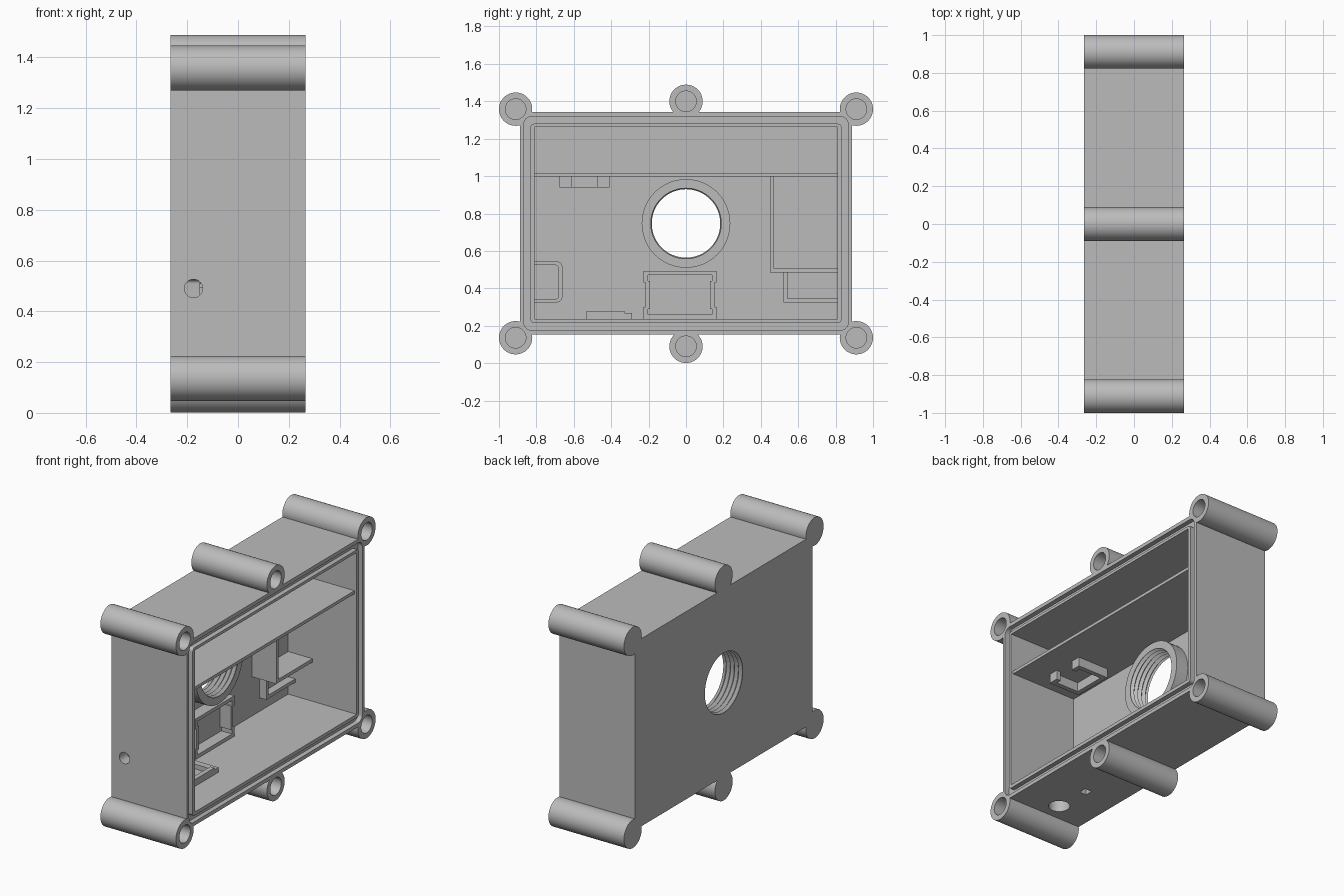
import bpy, bmesh
from math import pi, cos, sin, radians
from mathutils import Matrix

if "Cube" in bpy.data.objects:
    bpy.data.objects.remove(bpy.data.objects["Cube"])

grey = bpy.data.materials.new("plain_grey")
grey.use_nodes = True
GREY = (0.5, 0.5, 0.5, 1)
grey.diffuse_color = GREY
grey.node_tree.nodes["Principled BSDF"].inputs["Base Color"].default_value = GREY

BACK, OPEN = -0.265, 0.265      # closed and open faces along x
FLOOR = -0.215                  # inner face of the closed wall
ROOT = FLOOR - 0.02             # fittings start inside the wall
MID = 0.747                     # height of the box centre


def finish(name, bm):
    bmesh.ops.recalc_face_normals(bm, faces=bm.faces)
    mesh = bpy.data.meshes.new(name)
    bm.to_mesh(mesh)
    bm.free()
    mesh.materials.append(grey)
    ob = bpy.data.objects.new(name, mesh)
    bpy.context.collection.objects.link(ob)
    return ob


def prism(name, points, x0, x1):
    """Extrude a (y, z) outline along x."""
    bm = bmesh.new()
    face = bm.faces.new([bm.verts.new((x0, y, z)) for y, z in points])
    new = bmesh.ops.extrude_face_region(bm, geom=[face])["geom"]
    bmesh.ops.translate(bm, vec=(x1 - x0, 0, 0),
                        verts=[v for v in new if isinstance(v, bmesh.types.BMVert)])
    return finish(name, bm)


def block(name, x0, x1, y0, y1, z0, z1):
    return prism(name, [(y0, z0), (y1, z0), (y1, z1), (y0, z1)], x0, x1)


def rounded(y0, y1, z0, z1, r, steps=6):
    pts = []
    for i, (y, z) in enumerate([(y1 - r, z1 - r), (y0 + r, z1 - r), (y0 + r, z0 + r), (y1 - r, z0 + r)]):
        for k in range(steps + 1):
            a = (i + k / steps) * pi / 2
            pts.append((y + r * cos(a), z + r * sin(a)))
    return pts


def rod(name, r, centre, length, axis="X"):
    bm = bmesh.new()
    turn = {"X": Matrix.Rotation(pi / 2, 4, "Y"), "Y": Matrix.Rotation(pi / 2, 4, "X"),
            "Z": Matrix.Identity(4)}[axis]
    bmesh.ops.create_cone(bm, cap_ends=True, segments=48, radius1=r, radius2=r, depth=length,
                          matrix=Matrix.Translation(centre) @ turn)
    return finish(name, bm)


def combine(target, tool, operation):
    mod = target.modifiers.new("combine", "BOOLEAN")
    mod.object, mod.operation, mod.solver = tool, operation, "EXACT"
    bpy.context.view_layer.objects.active = target
    bpy.ops.object.modifier_apply(modifier=mod.name)
    bpy.data.objects.remove(tool)


def cut(target, tool):
    combine(target, tool, "DIFFERENCE")


def join(target, tool):
    combine(target, tool, "UNION")


# Housing with its cavity
housing = block("housing", BACK, OPEN, -0.887, 0.887, 0.152, 1.342)
cavity = (-0.81, 0.81, 0.237, 1.262)
cut(housing, block("cavity_cutter", FLOOR, 0.4, *cavity))

# Screw bosses around the edge
bosses = [(y, z) for y in (-0.911, 0.911) for z in (0.136, 1.358)] + [(0, 0.09), (0, 1.4)]
for y, z in bosses:
    join(housing, rod("boss", 0.089, (0, y, z), OPEN - BACK))
for y, z in bosses:
    cut(housing, rod("screw_hole_cutter", 0.055, (0.1, y, z), 0.5))

# Seal groove in the rim
groove = prism("groove_cutter", rounded(-0.867, 0.867, 0.176, 1.318, 0.04), OPEN - 0.03, 0.4)
cut(groove, prism("groove_core", rounded(-0.832, 0.832, 0.215, 1.28, 0.02), 0, 0.5))
cut(housing, groove)

# Threaded round opening with an inner collar
join(housing, rod("collar", 0.237, ((ROOT - 0.13) / 2, 0, MID), -0.13 - ROOT))
bm = bmesh.new()
rings, turns = [], 12
for i in range(turns + 1):
    x = -0.285 + i * 0.0145
    r = 0.183 if i % 2 else 0.2
    if i in (0, 1, turns):
        r = 0.183
    rings.append([bm.verts.new((x, r * cos(a), MID + r * sin(a)))
                  for a in (2 * pi * k / 64 for k in range(64))])
for a, b in zip(rings, rings[1:]):
    for k in range(64):
        bm.faces.new((a[k], a[k - 1], b[k - 1], b[k]))
bm.faces.new(rings[0])
bm.faces.new(rings[-1])
cut(housing, finish("thread_cutter", bm))

# Small openings in the front wall and the base
cut(housing, rod("front_hole_cutter", 0.036, (-0.175, -0.85, 0.49), 0.2, "Y"))
cut(housing, rod("base_hole_cutter", 0.063, (-0.02, -0.71, 0.2), 0.2, "Z"))
cut(housing, block("base_slot_cutter", -0.055, -0.005, -0.505, -0.455, 0.1, 0.26))

# Long shelf across the cavity
parts = [block("shelf", ROOT, 0.25, -0.82, 0.82, 0.997, 1.017)]

# Clip frame hanging under the shelf, its open side toward the cavity mouth
y0, y1, x0, x1 = -0.677, -0.41, -0.14, 0.08
for name, box in {
    "clip_back": (x0, x0 + 0.03, y0, y1),
    "clip_side_front": (x0 + 0.03, x1, y0, y0 + 0.03),
    "clip_side_rear": (x0 + 0.03, x1, y1 - 0.03, y1),
    "clip_lip_front": (x1 - 0.03, x1, y0 + 0.03, y0 + 0.064),
    "clip_lip_rear": (x1 - 0.03, x1, y1 - 0.065, y1 - 0.03),
}.items():
    parts.append(block(name, *box, 0.938, 1.0))

# Rectangular holder with shallow side notches
holder = block("holder", ROOT, -0.14, -0.228, 0.164, 0.233, 0.494)
cut(holder, block("holder_cutter", ROOT - 0.1, 0, -0.204, 0.14, 0.26, 0.472))
for y in (-0.228, 0.164):
    out = -1 if y < 0 else 1
    cut(holder, block("notch_cutter", ROOT - 0.1, 0, y - 0.012, y + 0.012, 0.3, 0.43))
    inner = y - out * 0.024
    join(holder, block("notch_wall", ROOT, -0.14, inner - 0.012, inner + 0.012, 0.29, 0.44))
parts.append(holder)

# Angled pockets on the rear wall
for name, y, z, top, front in [("upper_pocket", 0.448, 0.485, 1.0, -0.045),
                               ("lower_pocket", 0.52, 0.325, 0.49, -0.165)]:
    t = 0.022
    parts.append(prism(name, [(y, z), (0.82, z), (0.82, z + t), (y + t, z + t), (y + t, top), (y, top)],
                       ROOT, front))

# Rounded guard around the front hole
guard = prism("hole_guard", rounded(-0.96, -0.661, 0.325, 0.544, 0.03), ROOT, -0.15)
cut(guard, prism("guard_cutter", rounded(-1.0, -0.683, 0.343, 0.524, 0.015), -0.4, 0))
cut(guard, block("guard_trim", -0.4, 0, -1.1, -0.815, 0.2, 0.7))
parts.append(guard)

# Stepped clip on the base
parts.append(prism("base_clip_front", [(-0.533, 0.23), (-0.288, 0.23), (-0.288, 0.267), (-0.33, 0.267),
                                       (-0.33, 0.28), (-0.533, 0.28)], 0.036, 0.066))
parts.append(block("base_clip_side_front", -0.12, 0.036, -0.533, -0.51, 0.23, 0.28))
parts.append(block("base_clip_side_rear", -0.12, 0.036, -0.33, -0.288, 0.23, 0.267))
parts.append(block("base_clip_back", -0.12, -0.09, -0.51, -0.33, 0.23, 0.28))

# Smooth the round surfaces, keep the edges sharp
bpy.ops.object.select_all(action="DESELECT")
for ob in [housing] + parts:
    ob.select_set(True)
bpy.context.view_layer.objects.active = housing
bpy.ops.object.shade_smooth_by_angle(angle=radians(30))
